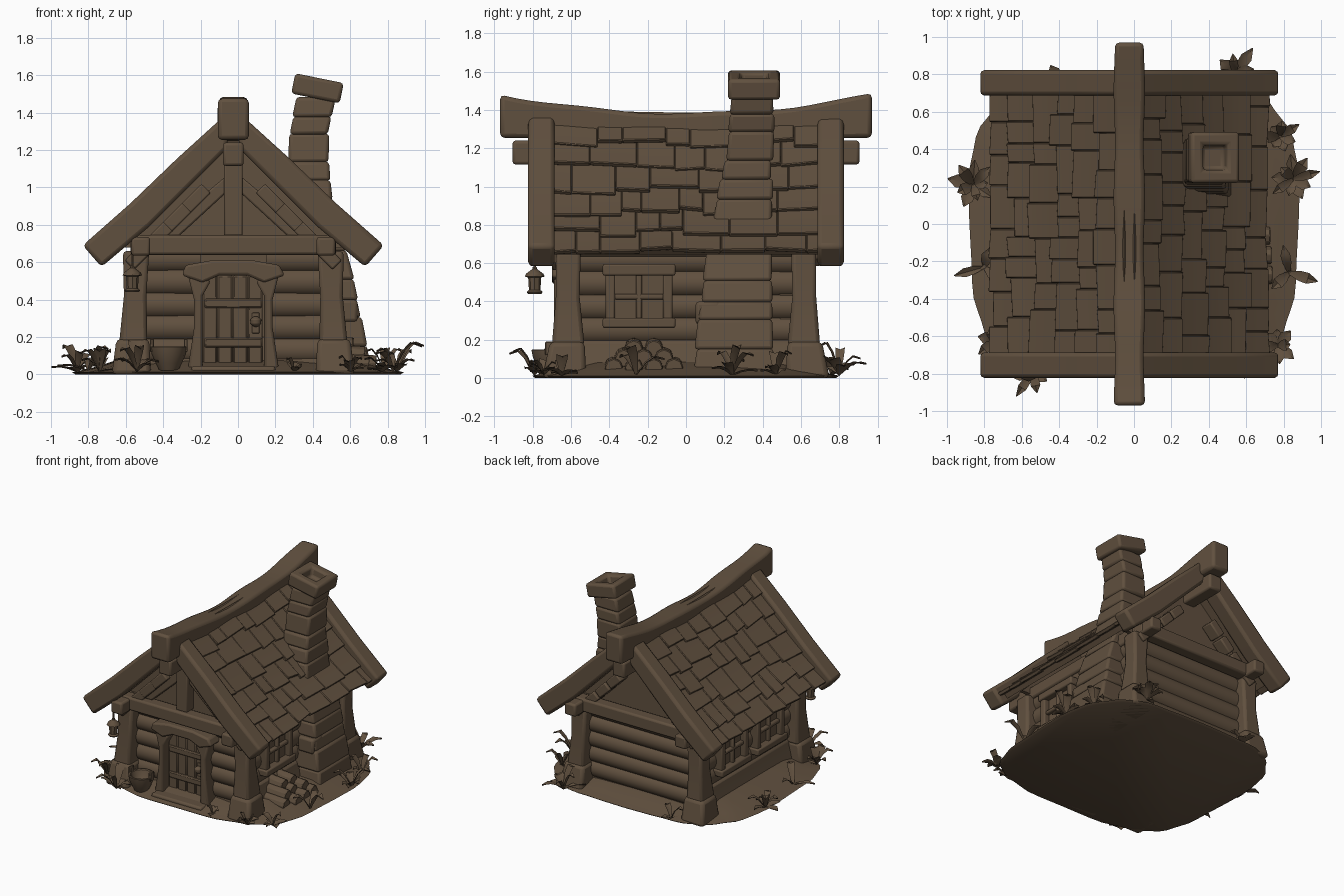
import bpy, bmesh, math, random
from mathutils import Matrix, Vector

if "Cube" in bpy.data.objects:
    bpy.data.objects.remove(bpy.data.objects["Cube"])

random.seed(4)
rnd = random.uniform
CX = -0.025                      # centre line of the house
wood = bpy.data.materials.new("weathered_brown")
wood.diffuse_color = (0.118, 0.08, 0.049, 1)
wood.use_nodes = True
wood.node_tree.nodes["Principled BSDF"].inputs["Base Color"].default_value = wood.diffuse_color


def finish(name, bm, bevel=0.0, segs=2, angle=40):
    bmesh.ops.recalc_face_normals(bm, faces=bm.faces)
    me = bpy.data.meshes.new(name)
    bm.to_mesh(me)
    bm.free()
    me.materials.append(wood)
    ob = bpy.data.objects.new(name, me)
    bpy.context.collection.objects.link(ob)
    if bevel:
        m = ob.modifiers.new("bevel", 'BEVEL')
        m.width, m.segments, m.limit_method = bevel, segs, 'ANGLE'
    bpy.ops.object.select_all(action='DESELECT')
    ob.select_set(True)
    bpy.context.view_layer.objects.active = ob
    bpy.ops.object.shade_smooth_by_angle(angle=math.radians(angle))
    return ob


def loft(bm, rings, caps=True):
    """Skin a list of equally long closed rings."""
    rv = [[bm.verts.new(p) for p in r] for r in rings]
    n = len(rv[0])
    for a, b in zip(rv, rv[1:]):
        for i in range(n):
            bm.faces.new((a[i], a[(i + 1) % n], b[(i + 1) % n], b[i]))
    if caps:
        bm.faces.new(rv[0][::-1])
        bm.faces.new(rv[-1])


def rect(x0, x1, y0, y1, z):
    return [(x0, y0, z), (x1, y0, z), (x1, y1, z), (x0, y1, z)]


def box(bm, x0, x1, y0, y1, z0, z1):
    loft(bm, [rect(x0, x1, y0, y1, z0), rect(x0, x1, y0, y1, z1)])


def prism(bm, pts, y0, y1):
    """Extrude an xz outline along y."""
    loft(bm, [[(x, y, z) for x, z in pts] for y in (y0, y1)])


def rod(bm, p, q, r, n=12):
    p, q = Vector(p), Vector(q)
    rot = (q - p).to_track_quat('Z', 'Y').to_matrix().to_4x4()
    bmesh.ops.create_cone(bm, cap_ends=True, segments=n, radius1=r, radius2=r * rnd(.95, 1),
                          depth=(q - p).length, matrix=Matrix.Translation((p + q) / 2) @ rot)


def lathe(bm, c, prof, n=14):
    loft(bm, [[(c[0] + r * math.cos(2 * math.pi * i / n), c[1] + r * math.sin(2 * math.pi * i / n), z)
               for i in range(n)] for r, z in prof])


# Ground: low mound with a rounded, wavy rim
bm = bmesh.new()
def ground_ring(s, z):
    out = []
    for i in range(64):
        t = 2 * math.pi * i / 64
        c, d = math.cos(t), math.sin(t)
        w = s * (1 + .007 * math.sin(7 * t) + .006 * math.sin(17 * t))
        out.append((math.copysign(abs(c) ** .57, c) * .88 * w, math.copysign(abs(d) ** .57, d) * .8 * w, z))
    return out
loft(bm, [ground_ring(*a) for a in ((.98, 0), (1, .012), (.88, .035), (.72, .08), (.4, .09))])
finish("ground", bm)

# Stone plinth, inner wall core
bm = bmesh.new()
loft(bm, [rect(CX - .57, CX + .57, -.6, .6, .02), rect(CX - .535, CX + .535, -.585, .585, .14),
          rect(CX - .52, CX + .52, -.57, .57, .2)])
finish("plinth", bm, .02)
bm = bmesh.new()
box(bm, CX - .47, CX + .47, -.54, .55, .1, .72)
finish("wall_core", bm)

# Log walls with shallow grooves
bm = bmesh.new()
for i in range(5):
    z, r = .13 + i * .122, .08
    rod(bm, (CX - .5, .54, z), (CX + .5, .54, z), r, 16)
    rod(bm, (CX - .5, -.53, z), (-.2, -.53, z), r, 16)
    rod(bm, (.15, -.53, z), (CX + .5, -.53, z), r, 16)
    for s in (-1, 1):
        rod(bm, (CX + s * .45, -.56, z), (CX + s * .45, .56, z), r, 16)
finish("log_walls", bm)

# Corner posts with stone feet
posts, feet = bmesh.new(), bmesh.new()
for sx in (-1, 1):
    for sy in (-1, 1):
        def sec(u0, u1, v0, v1, z):
            return rect(*sorted((CX + sx * u0, CX + sx * u1)), *sorted((sy * v0, sy * v1)), z)
        loft(posts, [sec(.46, .61, .53, .7, .17), sec(.465, .585, .555, .68, .42), sec(.45, .59, .55, .68, .66)])
        loft(feet, [sec(.44, .65, .52, .75, .0), sec(.45, .625, .53, .71, .19)])
finish("corner_posts", posts, .02)
finish("post_feet", feet, .025)

# Gables, tie beams, wall plates
bm = bmesh.new()
for s in (-1, 1):
    prism(bm, [(CX - .62, .68), (CX + .62, .68), (CX, 1.28)], s * .57, s * .6)
finish("gable_panels", bm)
bm = bmesh.new()
for s in (-1, 1):
    box(bm, CX - .55, CX + .55, s * .67 - .05, s * .67 + .05, .64, .745)
    box(bm, CX + s * .495 - .05, CX + s * .495 + .05, -.82, .82, .635, .735)
box(bm, CX - .055, CX + .055, -.905, .905, 1.115, 1.24)
finish("tie_beams_and_plates", bm, .015)
bm = bmesh.new()
box(bm, CX - .05, CX + .05, -.69, -.6, .74, 1.14)
for s in (-1, 1):
    prism(bm, [(CX + s * a, z) for a, z in ((.04, 1.06), (.04, .97), (.29, .74), (.42, .74))], -.66, -.6)
    for i in range(4):           # short blocks under the rafters
        u = .17 + .1 * i
        for y0, y1, e in ((-.7, -.6, .11), (.6, .7, .09)):
            prism(bm, [(CX + s * a, z) for a, z in ((u, 1.19 - u), (u + e, 1.19 - e - u), (u + e - .05, 1.14 - e - u),
                                                    (u - .05, 1.14 - u))], y0, y1)
finish("gable_framing", bm, .01)

# Verge beams along the roof edges
bm = bmesh.new()
for s in (-1, 1):
    for y in (-.755, .755):
        prism(bm, [(CX + s * u, z) for u, z in ((.03, 1.4), (.3, 1.155), (.55, .915), (.805, .69), (.705, .575), (.45, .79), (.03, 1.21))],
              y - .069, y + .069)
finish("verge_beams", bm, .022)

# Sagging ridge beam
bm = bmesh.new()
rings = []
for i in range(25):
    y = -.97 + 1.94 * i / 24
    a = abs(y) / .97
    t = 1.383 + .1 * a ** 2 + .006 * math.sin(9 * y)
    b = 1.24 + .015 * a
    w = .08 + .004 * math.sin(11 * y)
    rings.append([(CX - w, y, b), (CX + w, y, b), (CX + w, y, t), (CX - w, y, t)])
loft(bm, rings)
finish("ridge_beam", bm, .022)


# Roof: sloped deck covered in rows of uneven shingles
def slope(u, y, lift=0.0):
    z = 1.385 - 1.06 * (u - .05) if u < .52 else .8868 - .92 * (u - .52)
    sag = .022 * (1 - (y / .7) ** 2) * (1 - u / .75)
    return u + lift * .69, z - sag + lift * .72


def shingle(bm, s, u0, u1, y0, y1, l0, l1, th, skew=0.0):
    rings = []
    for k in range(4):
        f = k / 3
        u, l = u0 + (u1 - u0) * f, l0 + (l1 - l0) * f + .01 * f * f
        ring = []
        for y, t, e in ((y0, 0, -1), (y1, 0, 1), (y1, th, 1), (y0, th, -1)):
            a, z = slope(u + skew * e * f, y, l + t)
            ring.append((CX + s * a, y, z))
        rings.append(ring)
    loft(bm, rings)


deck, tiles = bmesh.new(), bmesh.new()
for s in (-1, 1):
    for i in range(10):
        y = -.7 + .14 * i
        shingle(deck, s, .0, .72, y, y + .14, -.09, -.09, .05)
    for row in range(6):
        u0 = .05 + row * .116
        y = -.7
        while y < .69:
            w = min(rnd(.1, .26), .7 - y)
            if .7 - y - w < .06:
                w = .7 - y
            end = min(u0 + .128 + rnd(-.02, .025), .755)
            shingle(tiles, s, u0 - .02, end, y, y + w, -.058, -.05 + rnd(0, .012), .028, rnd(-.006, .006))
            y += w
finish("roof_deck", deck)
finish("roof_shingles", tiles, .005, 1)

# Chimney of stacked stone courses: x0, x1, y0, y1 at height z
KEYS = [(0, .42, .71, .03, .46), (.2, .42, .68, .06, .45), (.6, .42, .595, .1, .44), (.8, .37, .52, .14, .45),
        (1.0, .285, .49, .18, .45), (1.2, .265, .475, .215, .45), (1.3, .28, .485, .22, .455), (1.48, .32, .525, .24, .45)]
def chimney_at(z):
    for a, b in zip(KEYS, KEYS[1:]):
        if z <= b[0]:
            f = (z - a[0]) / (b[0] - a[0])
            return [p + (q - p) * f for p, q in zip(a[1:], b[1:])]
    return list(KEYS[-1][1:])
bm = bmesh.new()
z = 0
while z < 1.46:
    h = min(rnd(.09, .16), 1.48 - z)
    e = [rnd(-.006, .01) for _ in range(4)]
    loft(bm, [rect(p[0] - e[0], p[1] + e[1], p[2] - e[2], p[3] + e[3], k)
              for k in (z, z + h + .004) for p in [chimney_at(min(k, 1.48))]])
    z += h
box(bm, .5, .64, .05, .18, .28, .4)
finish("chimney_stack", bm, .018)
bm = bmesh.new()
def sq(h, z):
    return rect(-h, h, -h * 1.03, h * 1.03, z)
loft(bm, [sq(.06, -.02), sq(.066, .055), sq(.132, .055), sq(.132, -.055), sq(.06, -.055)])
bmesh.ops.transform(bm, verts=bm.verts, matrix=Matrix.Translation((.425, .355, 1.53)) @ Matrix.Rotation(.2, 4, 'Y'))
finish("chimney_cap", bm, .018)

# Front door: planks, frame with flared jambs, arched head, handle, step
bm = bmesh.new()
for i in range(4):
    box(bm, -.19 + i * .081, -.111 + i * .081, -.62, -.54, .03, .53)
for z in (.17, .38):
    box(bm, -.18, .13, -.635, -.6, z - .025, z + .025)
finish("door_planks", bm, .008, 1)
bm = bmesh.new()
for m in (-1, 1):
    prism(bm, [(CX + m * u, z) for u, z in ((.165, .02), (.165, .42), (.12, .5), (.25, .56), (.21, .4), (.21, .25), (.245, .02))],
          -.69, -.56)
prism(bm, [(-.3, .53), (-.19, .49), (-.1, .53), (.05, .53), (.14, .49), (.25, .53), (.22, .585), (.08, .61), (-.14, .61), (-.28, .585)],
      -.7, -.56)
finish("door_frame", bm, .014)
bm = bmesh.new()
lathe(bm, (.095, -.645), [(.01, .255), (.028, .27), (.03, .295), (.01, .31)])
box(bm, .075, .115, -.63, -.6, .22, .33)
finish("door_handle", bm, .004)
bm = bmesh.new()
box(bm, -.25, .2, -.76, -.6, .0, .045)
finish("door_step", bm, .015)

# Side windows: frame, cross bars, recessed pane
bm = bmesh.new()
for s, yc in ((1, -.245), (-1, -.24), (-1, .22)):
    def bar(u0, u1, a, b, z0, z1):
        box(bm, *sorted((CX + s * u0, CX + s * u1)), yc + a, yc + b, z0, z1)
    bar(.5, .585, -.19, .19, .535, .595)
    bar(.5, .59, -.19, .19, .262, .315)
    bar(.5, .575, -.175, -.125, .3, .55)
    bar(.5, .575, .125, .175, .3, .55)
    bar(.5, .562, -.015, .015, .3, .55)
    bar(.5, .562, -.13, .13, .41, .44)
    bar(.5, .534, -.13, .13, .3, .55)
finish("windows", bm, .01)

# Firewood stack by the right wall
bm = bmesh.new()
for row, n in enumerate((4, 3, 2)):
    for i in range(n):
        y = -.22 + (i - (n - 1) / 2) * .105
        z = .055 + row * .048
        rod(bm, (.48, y, z + .01), (.72 - row * .05 + rnd(-.02, .02), y, z), .05, 8)
finish("firewood", bm, .006, 1)

# Hanging lantern and bucket
bm = bmesh.new()
lathe(bm, (-.565, -.79), [(.035, .44), (.042, .45), (.03, .46), (.034, .525), (.052, .53), (.045, .545), (.012, .57), (.01, .58)], 8)
rod(bm, (-.565, -.79, .57), (-.565, -.79, .7), .006, 6)
finish("lantern", bm)
bm = bmesh.new()
lathe(bm, (-.37, -.71), [(.05, .02), (.07, .06), (.092, .11), (.1, .15), (.082, .15), (.065, .1), (.05, .08)])
for i in (-1, 1):
    box(bm, -.37 + i * .09 - .01, -.37 + i * .09 + .01, -.735, -.685, .12, .19)
finish("bucket", bm, .004, 1)


# Leafy clumps around the base
def leaf(bm, c, ang, reach, height, w):
    d, p = Vector((math.cos(ang), math.sin(ang), 0)), Vector((-math.sin(ang), math.cos(ang), 0))
    rows = []
    for f, k in ((0, .3), (.35, .9), (.65, 1), (1, .08)):
        m = Vector(c) + d * reach * f + Vector((0, 0, height * math.sin(f * 2.1)))
        rows.append([bm.verts.new(m + p * w * k * j + Vector((0, 0, .01 * abs(j)))) for j in (-1, 0, 1)])
    for a, b in zip(rows, rows[1:]):
        for j in (0, 1):
            bm.faces.new((a[j], a[j + 1], b[j + 1], b[j]))


bm = bmesh.new()
CLUMPS = [(.54, .8, 9, .17), (-.86, .21, 9, .14), (.85, .24, 9, .15), (.78, .47, 7, .12), (-.8, -.23, 3, .17),
          (.83, -.26, 3, .16), (-.54, -.79, 8, .16), (.77, -.65, 8, .11), (-.4, .76, 5, .1), (-.74, -.62, 7, .12),
          (.6, -.74, 8, .1), (.3, -.75, 4, .07)]
for x, y, n, r in CLUMPS:
    off = math.atan2(y, x)
    for i in range(n):
        leaf(bm, (x, y, .012), off + 2 * math.pi * i / n, r * (1 if i == 0 else rnd(.55, .95)),
             rnd(.01, .15) * r / .14, rnd(.024, .036))
finish("leaf_clumps", bm)
